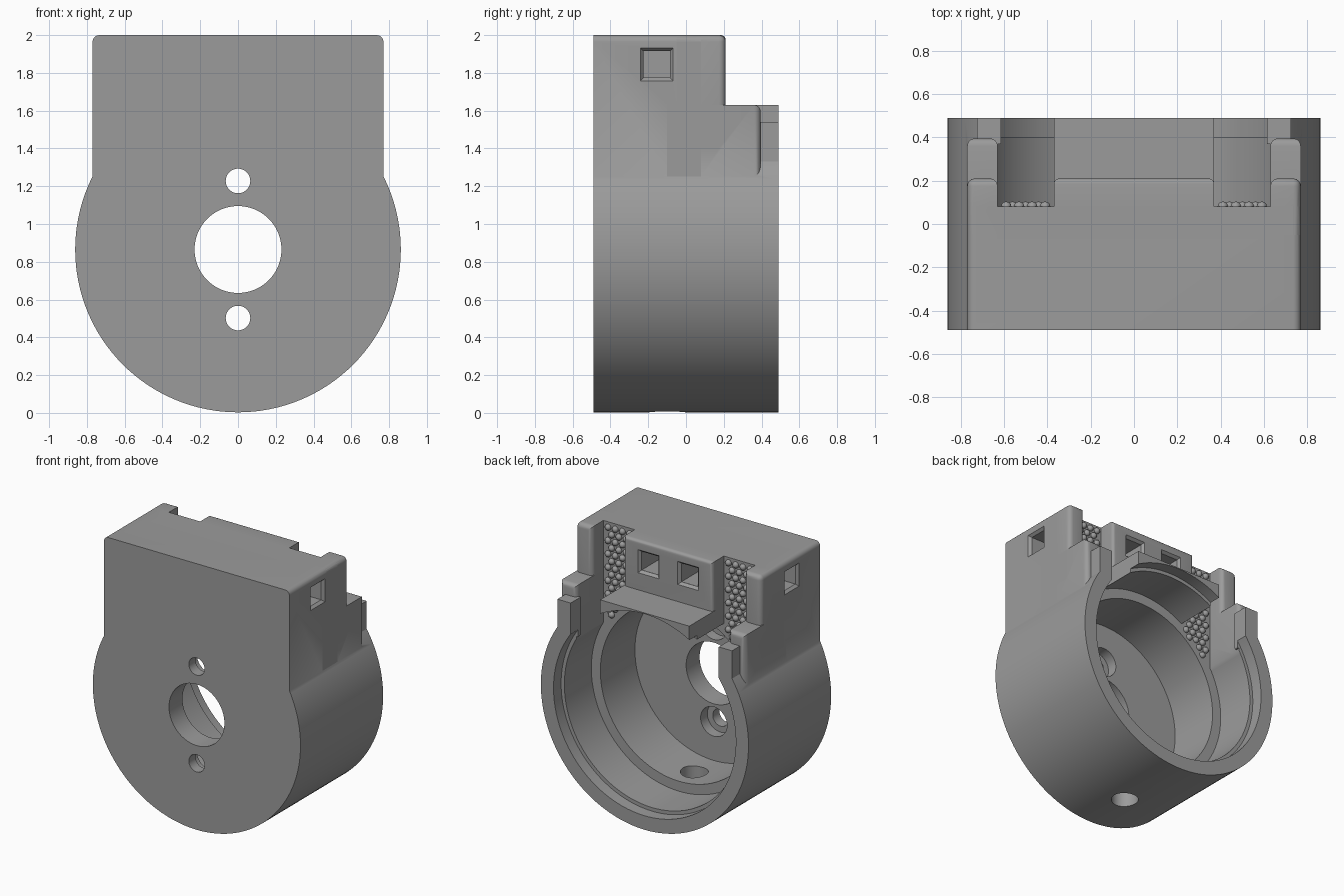
import bpy, bmesh, math
from mathutils import Matrix, Vector

if "Cube" in bpy.data.objects:
    bpy.data.objects.remove(bpy.data.objects["Cube"])

CZ = 0.865            # height of the ring axis
FRONT, BACK = -0.49, 0.49
LEDGE = 0.08          # depth of inner ledge and studded walls

grey = bpy.data.materials.new("plain grey")
grey.diffuse_color = (0.33, 0.33, 0.33, 1)
grey.use_nodes = True
grey.node_tree.nodes["Principled BSDF"].inputs["Base Color"].default_value = grey.diffuse_color


def finish(bm, name):
    bmesh.ops.recalc_face_normals(bm, faces=bm.faces)
    me = bpy.data.meshes.new(name)
    bm.to_mesh(me)
    bm.free()
    ob = bpy.data.objects.new(name, me)
    me.materials.append(grey)
    bpy.context.collection.objects.link(ob)
    return ob


def box(name, lo, hi, rounded=None, radius=0.035):
    """Box between two corners; rounded(midpoint) picks the edges to round."""
    lo, hi = Vector(lo), Vector(hi)
    bm = bmesh.new()
    bmesh.ops.create_cube(bm, size=1)
    mid, size = (lo + hi) / 2, hi - lo
    picked = []
    for e in bm.edges:
        m = e.verts[0].co + e.verts[1].co
        if rounded and rounded(*[round(c) for c in m]):
            picked.append(e)
    for v in bm.verts:
        v.co = Vector([c * s for c, s in zip(v.co, size)]) + mid
    if picked:
        bmesh.ops.bevel(bm, geom=picked, offset=radius, segments=5,
                        profile=0.5, affect='EDGES')
    return finish(bm, name)


def rod(name, base, direction, length, r1, r2=None, sides=48):
    """Rod or cone from base along direction; four sides give a square prism."""
    bm = bmesh.new()
    k = math.sqrt(2) if sides == 4 else 1
    bmesh.ops.create_cone(bm, cap_ends=True, segments=sides, depth=length,
                          radius1=r1 * k, radius2=(r1 if r2 is None else r2) * k)
    d = Vector(direction).normalized()
    spin = Matrix.Rotation(math.pi / 4 if sides == 4 else 0, 4, 'Z')
    turn = Vector((0, 0, 1)).rotation_difference(d).to_matrix().to_4x4()
    place = Matrix.Translation(Vector(base) + d * length / 2)
    bm.transform(place @ turn @ spin)
    return finish(bm, name)


def combine(target, tool, op):
    mod = target.modifiers.new(op, 'BOOLEAN')
    mod.operation, mod.object, mod.solver = op, tool, 'EXACT'
    bpy.context.view_layer.objects.active = target
    bpy.ops.object.modifier_apply(modifier=mod.name)
    bpy.data.objects.remove(tool)


def cut(tool):
    combine(housing, tool, 'DIFFERENCE')


def add(tool):
    combine(housing, tool, 'UNION')


# Round housing, trimmed flat over the shelf, with the two cable slots
housing = rod("housing", (0, FRONT, CZ), (0, 1, 0), BACK - FRONT, 0.862, sides=128)
cut(box("trim", (-1, 0.15, 1.63), (1, 0.6, 2.1)))
for s in (-1, 1):
    a, b = sorted((s * 0.37, s * 0.63))
    cut(box("slot", (a, LEDGE, 1.1), (b, 0.6, 2.2)))

# Square upper block with rounded long top edges
add(box("block", (-0.77, FRONT, 1.0), (0.77, LEDGE, 2),
        lambda x, y, z: z == 1 and x != 0))

# Centre tower
add(box("centre_tower", (-0.37, 0, 1.2), (0.37, 0.21, 2),
        lambda x, y, z: y == 1 and z > -1, 0.025))

for s in (-1, 1):
    # Side towers, shoulders and short posts at the ends of the rim
    a, b = sorted((s * 0.63, s * 0.77))
    add(box("side_tower", (a, -0.05, 1.4), (b, 0.21, 2),
            lambda x, y, z: (y == 1 and z > -1) or (x == s and z == 1)))
    add(box("shoulder", (a, -0.1, 1.2), (b, 0.395, 1.63),
            lambda x, y, z: y == 1))
    a, b = sorted((s * 0.615, s * 0.725))
    add(box("post", (a, 0.37, 1.25), (b, BACK, 1.54)))

# Stepped bore: wide lip, seat, and deep chamber
for start, r in ((0.40, 0.757), (LEDGE, 0.73), (-0.33, 0.655)):
    cut(rod("bore", (0, start, CZ), (0, 1, 0), 1.2, r, sides=128))

# Shaft hole and two counterbored screw holes in the front wall
cut(rod("shaft_hole", (0, -0.6, CZ), (0, 1, 0), 0.5, 0.23, sides=64))
for s in (-1, 1):
    z = CZ + s * 0.363
    cut(rod("screw_hole", (0, -0.6, z), (0, 1, 0), 0.5, 0.065))
    cut(rod("counterbore", (0, -0.41, z), (0, 1, 0), 0.2, 0.11))

# Drain hole through the bottom wall
cut(rod("drain_hole", (0, -0.1, -0.2), (0, 0, 1), 0.6, 0.095))

# Square tie channels entering at the sides and leaving at the back
for s in (-1, 1):
    cut(rod("side_channel", (s * 0.9, -0.155, 1.845), (-s, 0, 0), 0.805, 0.07, sides=4))
    cut(rod("side_mouth", (s * 0.78, -0.155, 1.845), (-s, 0, 0), 0.03, 0.095, 0.07, 4))
    cut(rod("back_channel", (s * 0.165, 0.4, 1.845), (0, -1, 0), 0.62, 0.0695, sides=4))
    cut(rod("back_mouth", (s * 0.165, 0.22, 1.845), (0, -1, 0), 0.03, 0.095, 0.07, 4))

# Staggered grip studs on the slot walls
bm = bmesh.new()
for s in (-1, 1):
    for row in range(14):
        for col in range(4):
            x = 0.41 + col * 0.06 + (row % 2) * 0.03
            z = 1.96 - row * 0.05
            if x < 0.615 and math.hypot(x, z - CZ) > 0.69:
                bmesh.ops.create_uvsphere(
                    bm, u_segments=12, v_segments=8, radius=0.024,
                    matrix=Matrix.Translation((s * x, LEDGE, z)))
studs = finish(bm, "grip_studs")

# Smooth curved walls, crisp corners
for ob in (housing, studs):
    bpy.ops.object.select_all(action='DESELECT')
    ob.select_set(True)
    bpy.context.view_layer.objects.active = ob
    bpy.ops.object.shade_smooth_by_angle(angle=math.radians(30))
